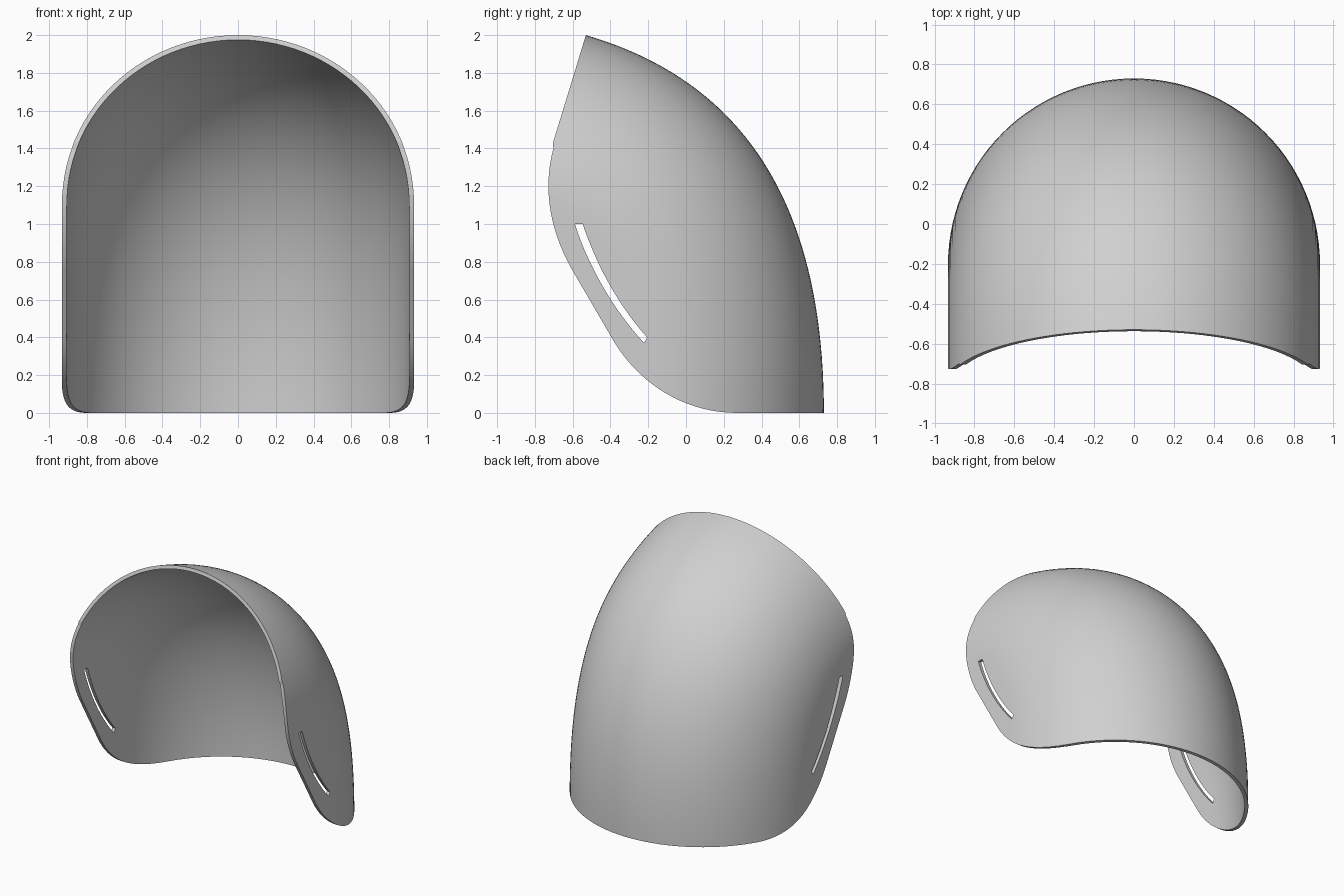
import bpy, bmesh, math
from mathutils import Vector
from mathutils.geometry import interpolate_bezier

default = bpy.data.objects.get("Cube")
if default:
    bpy.data.objects.remove(default, do_unlink=True)

RADIUS = 0.933      # half width of the arched section
WALL = 0.026        # shell thickness
REACH = 1.3         # how far each section runs forward before trimming


def material(name, value):
    mat = bpy.data.materials.new(name)
    mat.use_nodes = True
    colour = (value, value, value, 1)
    mat.diffuse_color = colour
    mat.node_tree.nodes["Principled BSDF"].inputs["Base Color"].default_value = colour
    return mat


def make_object(name, bm):
    mesh = bpy.data.meshes.new(name)
    bm.to_mesh(mesh)
    bm.free()
    obj = bpy.data.objects.new(name, mesh)
    bpy.context.collection.objects.link(obj)
    return obj


def bezier(a, b, c, d, count):
    """Points along a cubic curve in the side plane (y, z)."""
    pts = [Vector((p[0], p[1], 0)) for p in (a, b, c, d)]
    return [(p.x, p.y) for p in interpolate_bezier(*pts, count)]


def side_prism(name, outline):
    """Side-plane outline extruded across the full width, as a cutter."""
    bm = bmesh.new()
    face = bm.faces.new([bm.verts.new((-1.2, y, z)) for y, z in outline])
    ext = bmesh.ops.extrude_face_region(bm, geom=[face])
    moved = [v for v in ext["geom"] if isinstance(v, bmesh.types.BMVert)]
    bmesh.ops.translate(bm, verts=moved, vec=(2.4, 0, 0))
    bmesh.ops.recalc_face_normals(bm, faces=bm.faces)
    obj = make_object(name, bm)
    obj.hide_render = True
    return obj


# Arched section: (sideways, depth inward from the spine)
arc = [(RADIUS * math.sin(t), RADIUS * (1 - math.cos(t)))
       for t in (math.radians(90 * i / 28) for i in range(29))]
half = arc + [(RADIUS, REACH)]
section = half[::-1] + [(-x, d) for x, d in half[1:]]

# Spine along the back, from the bottom edge to the top rim
spine = bezier((0.73, 0), (0.73, 1.13), (0.286, 1.762), (-0.53, 2), 45)

# Shell surface swept along the spine
bm = bmesh.new()
rows = []
for i, (y, z) in enumerate(spine):
    before, after = spine[max(i - 1, 0)], spine[min(i + 1, len(spine) - 1)]
    tangent = Vector((after[0] - before[0], after[1] - before[1])).normalized()
    if i == 0:
        tangent = Vector((0, 1))
    inward = Vector((-tangent.y, tangent.x))
    rows.append([bm.verts.new((x, y + inward.x * d, z + inward.y * d)) for x, d in section])
for low, high in zip(rows, rows[1:]):
    for j in range(len(section) - 1):
        bm.faces.new((low[j], low[j + 1], high[j + 1], high[j]))
shell = make_object("curved_shell", bm)
shell.data.materials.append(material("light_grey", 0.63))

# Trim for the rounded front edge of both side walls
front_corner = bezier((-0.702, 1.40), (-0.76, 1.19), (-0.72, 0.97), (-0.61, 0.77), 16)
lower_corner = bezier((-0.40, 0.41), (-0.27, 0.17), (-0.02, 0), (0.27, 0), 20)
trim = side_prism("front_trim_cutter",
                  [(-0.72, 1.55)] + front_corner + lower_corner
                  + [(0.27, -0.3), (-1.6, -0.3), (-1.6, 1.55)])

# Curved strap slot through both side walls
slot_front = bezier((-0.588, 1.0), (-0.52, 0.78), (-0.38, 0.54), (-0.222, 0.37), 14)
slot_back = bezier((-0.206, 0.40), (-0.35, 0.56), (-0.47, 0.77), (-0.547, 1.0), 14)
slot = side_prism("slot_cutter", slot_front + slot_back)

# Thicken inward, cut, then bake the modifiers
solid = shell.modifiers.new("thickness", 'SOLIDIFY')
solid.thickness = WALL
solid.offset = -1
for cutter in (trim, slot):
    cut = shell.modifiers.new(cutter.name, 'BOOLEAN')
    cut.operation = 'DIFFERENCE'
    cut.solver = 'EXACT'
    cut.object = cutter

bpy.ops.object.select_all(action='DESELECT')
shell.select_set(True)
bpy.context.view_layer.objects.active = shell
for mod in list(shell.modifiers):
    bpy.ops.object.modifier_apply(modifier=mod.name)
for cutter in (trim, slot):
    bpy.data.objects.remove(cutter, do_unlink=True)
bpy.ops.object.shade_smooth_by_angle(angle=math.radians(30))
